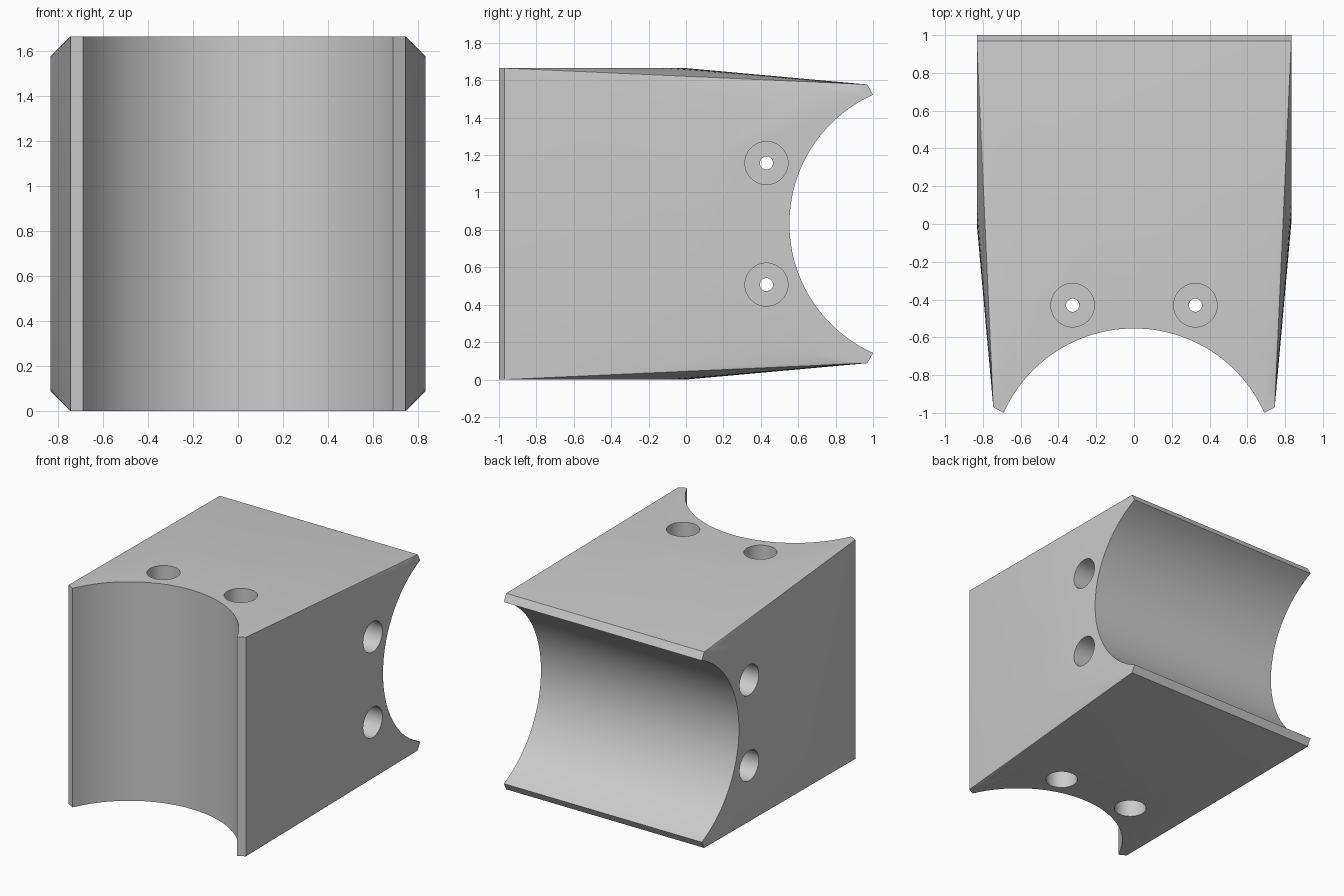
import bpy, bmesh, math
from mathutils import Vector

cube = bpy.data.objects.get("Cube")
if cube:
    bpy.data.objects.remove(cube)

MID = 0.8325          # half height of the block
LIP = (0.69, -1.0)    # inner corner of a saddle lip
OUT = (0.745, -0.97)  # outer corner of a saddle lip
AXIS = -1.309         # centre line of the pipe in the saddle

grey = bpy.data.materials.new("light_grey")
grey.use_nodes = True
grey.diffuse_color = (0.6, 0.6, 0.6, 1)
grey.node_tree.nodes["Principled BSDF"].inputs["Base Color"].default_value = grey.diffuse_color


def place(p, back):
    """Keep a point at the front saddle, or carry it to the crossed back saddle."""
    x, y, z = p
    return Vector((z, -y, x)) if back else Vector(p)


def add_face(bm, points, back):
    bm.faces.new([bm.verts.new(place(p, back)) for p in points])


def add_object(name, bm):
    bmesh.ops.remove_doubles(bm, verts=bm.verts, dist=0.0001)
    bmesh.ops.recalc_face_normals(bm, faces=bm.faces)
    mesh = bpy.data.meshes.new(name)
    bm.to_mesh(mesh)
    bm.free()
    mesh.materials.append(grey)
    obj = bpy.data.objects.new(name, mesh)
    bpy.context.scene.collection.objects.link(obj)
    obj.location.z = MID
    return obj


# Rounded pad edge, from one outer lip corner over mid length to the other
STEPS = 32
pad = []
for i in range(STEPS + 1):
    a = math.pi * i / STEPS
    pad.append((OUT[0] * math.cos(a), OUT[1] * (1 - math.sin(a))))

# Saddle arc between the inner lip corners
radius = math.hypot(LIP[0], LIP[1] - AXIS)
sweep = math.atan2(LIP[0], LIP[1] - AXIS)
mouth = []
for i in range(49):
    a = sweep * (i / 24 - 1)
    mouth.append((radius * math.sin(a), AXIS + radius * math.cos(a)))

# Block: two crossed saddle ends joined by ruled faces
bm = bmesh.new()
for back in (False, True):
    # Saddle surface and its two lip faces
    wall = [pad[-1]] + mouth + [pad[0]]
    for (x1, y1), (x2, y2) in zip(wall, wall[1:]):
        add_face(bm, [(x1, y1, -MID), (x2, y2, -MID), (x2, y2, MID), (x1, y1, MID)], back)
    for side in (-1, 1):
        z = side * MID
        # Flat pad
        add_face(bm, [(x, y, z) for x, y in pad + mouth], back)
        # Slopes from the pad edge to the far corners
        far = [(s * MID, -OUT[1], side * OUT[0]) for s in (1, -1)]
        for i in range(STEPS):
            corner = far[0] if i < STEPS // 2 else far[1]
            add_face(bm, [(*pad[i], z), (*pad[i + 1], z), corner], back)
        add_face(bm, [(*pad[STEPS // 2], z), far[1], far[0]], back)
block = add_object("cross_saddle_block", bm)

# Stepped bolt holes: narrow in the middle, wide bore at each end
BORE, BOLT, SHELF = 0.115, 0.035, 0.48
profile = [(BORE, -1), (BORE, -SHELF), (BOLT, -SHELF), (BOLT, SHELF), (BORE, SHELF), (BORE, 1)]
SIDES = 48
bm = bmesh.new()
for back in (False, True):
    for side in (-1, 1):
        rings = []
        for r, z in profile:
            angles = [math.tau * i / SIDES for i in range(SIDES)]
            rings.append([(side * 0.325 + r * math.cos(a), -0.43 + r * math.sin(a), z)
                          for a in angles])
        for low, high in zip(rings, rings[1:]):
            for i in range(SIDES):
                add_face(bm, [low[i - 1], low[i], high[i], high[i - 1]], back)
        add_face(bm, rings[0], back)
        add_face(bm, rings[-1], back)
cutter = add_object("bolt_hole_cutter", bm)
cutter.hide_render = True

mod = block.modifiers.new("bolt_holes", 'BOOLEAN')
mod.operation = 'DIFFERENCE'
mod.solver = 'EXACT'
mod.object = cutter
bpy.ops.object.select_all(action='DESELECT')
block.select_set(True)
bpy.context.view_layer.objects.active = block
bpy.ops.object.modifier_apply(modifier=mod.name)
bpy.data.objects.remove(cutter)

# Smooth curves with crisp edges
bpy.ops.object.shade_smooth_by_angle(angle=math.radians(25))
